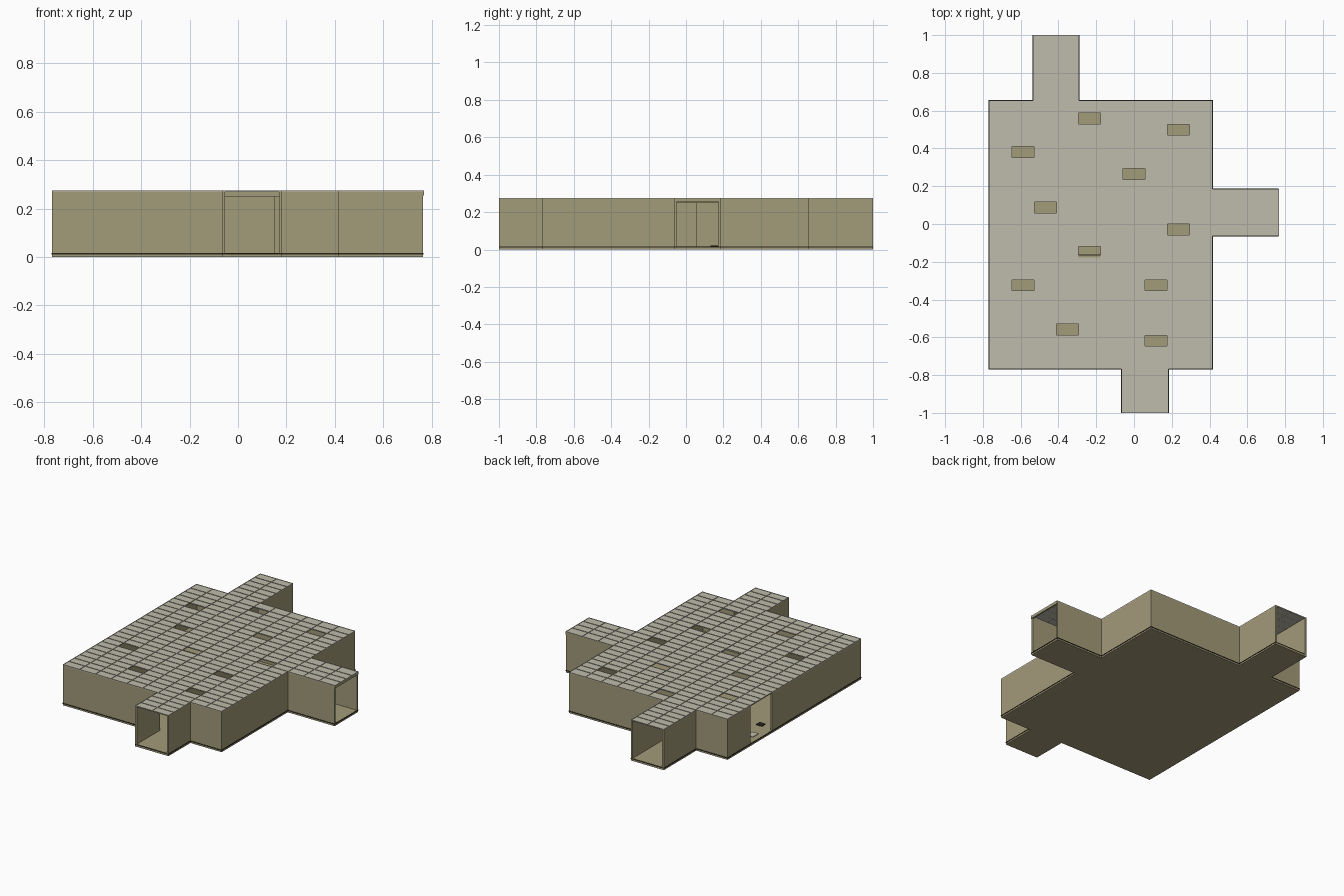
import bpy, bmesh, math

if "Cube" in bpy.data.objects:
    bpy.data.objects.remove(bpy.data.objects["Cube"])

def material(name, rgb):
    m = bpy.data.materials.new(name)
    m.diffuse_color = (*rgb, 1)
    m.use_nodes = True
    m.node_tree.nodes["Principled BSDF"].inputs["Base Color"].default_value = m.diffuse_color
    return m

TAN = material("tan wall", (0.365, 0.325, 0.192))
GREY = material("grey tile", (0.52, 0.505, 0.41))
DARK = material("dark trim", (0.022, 0.019, 0.012))

def boxes(name, items, mat):
    """One object from many boxes (x0, x1, y0, y1, z0, z1)."""
    bm = bmesh.new()
    for x0, x1, y0, y1, z0, z1 in items:
        vs = bmesh.ops.create_cube(bm, size=1)["verts"]
        for v in vs:
            v.co = (x0 + (v.co.x + .5) * (x1 - x0),
                    y0 + (v.co.y + .5) * (y1 - y0),
                    z0 + (v.co.z + .5) * (z1 - z0))
    me = bpy.data.meshes.new(name)
    bm.to_mesh(me)
    bm.free()
    me.materials.append(mat)
    ob = bpy.data.objects.new(name, me)
    bpy.context.collection.objects.link(ob)
    return ob

T = 0.012                     # wall thickness
BASE, FLOOR, TOP = 0.010, 0.017, 0.271
L, R, B, F = -0.768, 0.415, 0.655, -0.767     # main room
NX0, NX1 = -0.535, -0.29      # back corridor
SX0, SX1 = -0.066, 0.182      # front corridor
EY0, EY1 = -0.063, 0.185      # right corridor
EX = 0.764
plan = [(L, R, F, B), (NX0, NX1, B, 1), (SX0, SX1, -1, F), (R, EX, EY0, EY1)]

# Floor: tan slab, dark rim slightly proud of the walls, tan surface
e = 0.002
boxes("floor_base", [(*p, 0, BASE) for p in plan], TAN)
boxes("floor_rim", [(a - e, b + e, max(c - e, -1), min(d + e, 1), BASE, FLOOR - 0.001)
                    for a, b, c, d in plan], DARK)
boxes("floor", [(a + 0.001, b - 0.001, c, d, FLOOR - 0.002, FLOOR) for a, b, c, d in plan], TAN)

# Walls as plan rectangles
outer = [
    (L, L + T, F, 0.182), (L, L + T, 0.412, B),                 # left, with opening
    (L, NX0 + T, B - T, B), (NX1 - T, R, B - T, B),             # back
    (L, SX0 + T, F, F + T), (SX1 - T, R, F, F + T),             # front
    (R - T, R, F, EY0 + T), (R - T, R, EY1 - T, B),             # right
    (NX0, NX0 + T, B, 1), (NX1 - T, NX1, B, 1),                 # back corridor
    (SX0, SX0 + T, -1, F), (SX1 - T, SX1, -1, F),               # front corridor
    (R, EX, EY0, EY0 + T), (R, EX, EY1 - T, EY1),               # right corridor
]
inner = [
    (-0.066, -0.054, -0.53, 0.055), (-0.41, -0.066, -0.177, -0.165),
    (-0.525, -0.513, -0.53, -0.18), (-0.29, 0.15, 0.413, 0.425),
]
boxes("outer_walls", [(*p, BASE, TOP) for p in outer], TAN)
boxes("inner_walls", [(*p, BASE, TOP) for p in inner], TAN)
boxes("inner_skirting", [(a, b, d, d + 0.004, FLOOR, FLOOR + 0.006) for a, b, c, d in inner[1::2]], DARK)

# Headers over the corridor mouths
boxes("headers", [(NX0 + T, NX1 - T, B - T, B, 0.25, TOP),
                  (SX0 + T, SX1 - T, F, F + T, 0.25, TOP),
                  (R - T, R, EY0 + T, EY1 - T, 0.25, TOP),
                  (EX - 0.006, 0.768, EY0, EY1, 0.255, TOP)], TAN)

# Loose pieces on the floor inside the left opening
boxes("floor_vent", [(-0.685, -0.64, 0.13, 0.17, FLOOR, FLOOR + 0.004)], DARK)
boxes("fallen_tile", [(-0.73, -0.685, 0.27, 0.33, FLOOR, FLOOR + 0.004)], GREY)

# Hung ceiling: tiles in a grid with thin upright rails, clipped to the plan
X0, Y0, DX, DY = -0.763, -0.765, 0.1174, 0.0588
holes_at = [(-.24, .565), (.235, .505), (-.59, .385), (0, .27), (-.47, .095), (.235, -.025),
            (-.24, -.145), (-.59, -.32), (.115, -.32), (-.35, -.555), (.115, -.61)]
holes = {(math.floor((x - X0) / DX), math.floor((y - Y0) / DY)) for x, y in holes_at}

def cuts(lo, hi, start, step):
    """Grid lines between lo and hi, as (index of the cell after it, position)."""
    first = math.ceil((lo + 0.02 - start) / step)
    last = math.floor((hi - 0.02 - start) / step)
    return [(first - 1, lo)] + [(k, start + k * step) for k in range(first, last + 1)] + [(last + 1, hi)]

tiles, rails = [], []
w = 0.0006
for a, b, c, d in plan:
    if b == EX:
        b = 0.768
    xs, ys = cuts(a, b, X0, DX), cuts(c, d, Y0, DY)
    for (i, x), (_, x2) in zip(xs, xs[1:]):
        for (j, y), (_, y2) in zip(ys, ys[1:]):
            if (i, j) not in holes:
                tiles.append((x, x2, y, y2, 0.2685, 0.272))
    rails += [(x - w, x + w, c, d, 0.268, 0.275) for _, x in xs[1:-1]]
    rails += [(a, b, y - w, y + w, 0.268, 0.275) for _, y in ys[1:-1]]
    # border rails
    rails += [(x, x + 2 * w, c, d, 0.268, 0.275) for x in (a, b - 2 * w)]
    rails += [(a, b, y, y + 2 * w, 0.268, 0.275) for y in (c, d - 2 * w)]
boxes("ceiling_tiles", tiles, GREY)
boxes("ceiling_rails", rails, GREY)
